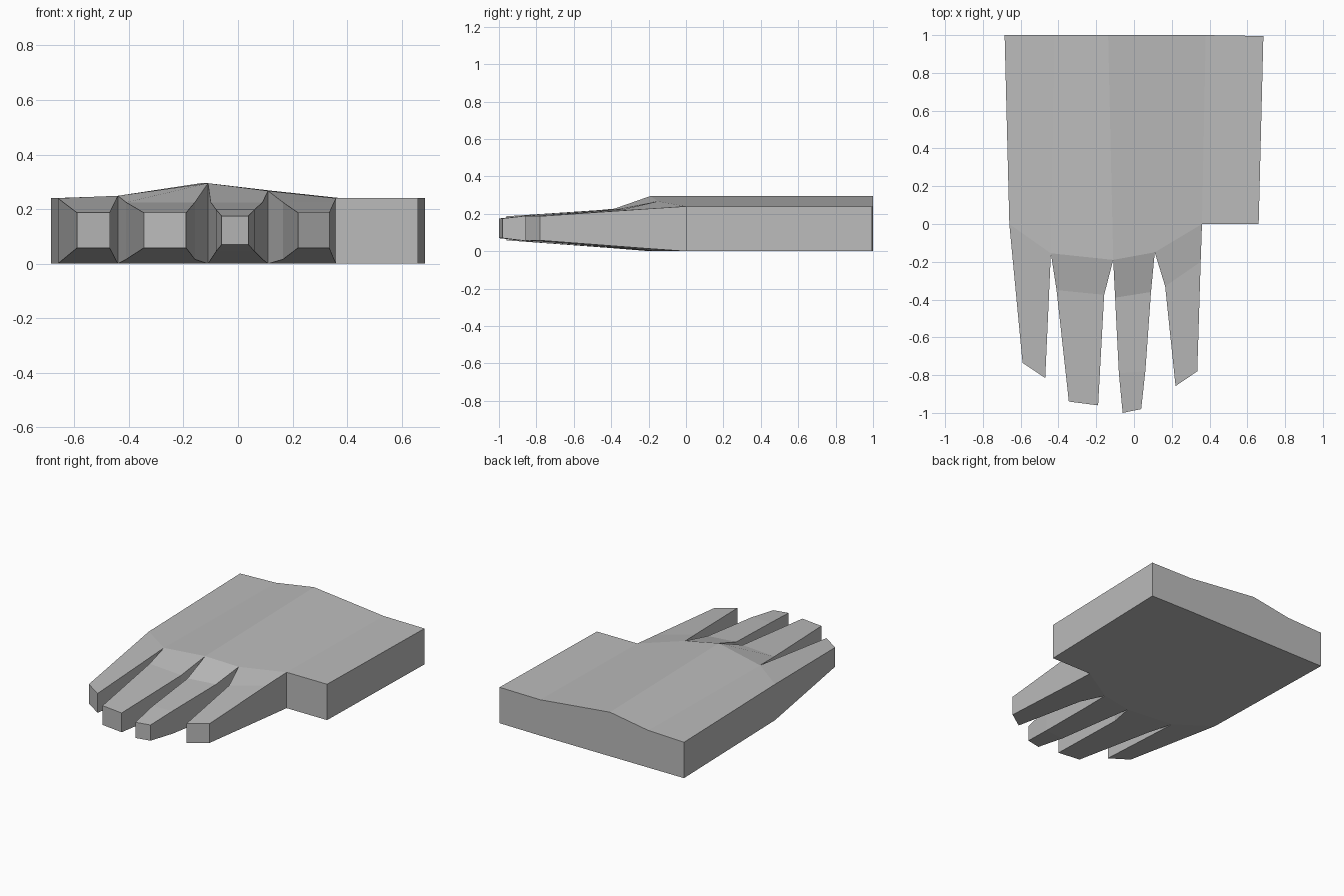
import bpy
import bmesh

if "Cube" in bpy.data.objects:
    bpy.data.objects.remove(bpy.data.objects["Cube"])

skin = bpy.data.materials.new("plain_grey")
skin.diffuse_color = (0.5, 0.5, 0.5, 1)
skin.use_nodes = True
skin.node_tree.nodes["Principled BSDF"].inputs["Base Color"].default_value = skin.diffuse_color


def make_object(name, bm):
    bmesh.ops.recalc_face_normals(bm, faces=bm.faces[:])
    mesh = bpy.data.meshes.new(name)
    bm.to_mesh(mesh)
    bm.free()
    mesh.materials.append(skin)
    obj = bpy.data.objects.new(name, mesh)
    bpy.context.collection.objects.link(obj)


def loft(name, rings, cap_end=True):
    """Join four-cornered rings; the first ring stays open where it meets the palm."""
    bm = bmesh.new()
    loops = []
    for (lx, ly, lt, lb), (rx, ry, rt, rb) in rings:
        corners = ((lx, ly, lb), (rx, ry, rb), (rx, ry, rt), (lx, ly, lt))
        loops.append([bm.verts.new(c) for c in corners])
    for a, b in zip(loops, loops[1:]):
        for i in range(4):
            j = (i + 1) % 4
            bm.faces.new((a[i], a[j], b[j], b[i]))
    if cap_end:
        bm.faces.new(loops[-1])
    make_object(name, bm)


# Knuckle line and matching back edge of the palm: x, y, top height
knuckles = [(-0.66, 0, 0.24), (-0.44, -0.155, 0.249), (-0.11, -0.19, 0.295),
            (0.11, -0.15, 0.267), (0.36, 0, 0.24), (0.66, 0, 0.24)]
wrist = [(-0.685, 1, 0.24), (-0.42, 1, 0.249), (-0.137, 1, 0.295),
         (0.11, 1, 0.269), (0.38, 1, 0.24), (0.685, 0.995, 0.24)]

# Palm: top strips, underside, wrist wall, two sides and the thumb-side ledge
bm = bmesh.new()
ft, fb, bt, bb = [[bm.verts.new((x, y, z * k)) for x, y, z in row]
                  for row in (knuckles, wrist) for k in (1, 0)]
for i in range(5):
    bm.faces.new((ft[i], ft[i + 1], bt[i + 1], bt[i]))
    bm.faces.new((fb[i], bb[i], bb[i + 1], fb[i + 1]))
    bm.faces.new((bt[i], bt[i + 1], bb[i + 1], bb[i]))
bm.faces.new((fb[4], fb[5], ft[5], ft[4]))
for i in (0, 5):
    bm.faces.new((fb[i], ft[i], bt[i], bb[i]))
make_object("palm", bm)

# Fingers: rings after the root, each corner pair as x, y, top, bottom
fingers = {
    "little_finger": [((-0.59, -0.735, 0.187, 0.058), (-0.47, -0.815, 0.187, 0.058))],
    "ring_finger": [((-0.41, -0.35, 0.225, 0.016), (-0.158, -0.375, 0.225, 0.016)),
                    ((-0.345, -0.94, 0.187, 0.058), (-0.19, -0.96, 0.187, 0.058))],
    "middle_finger": [((-0.10, -0.39, 0.225, 0.016), (0.09, -0.36, 0.225, 0.016)),
                      ((-0.08, -0.79, 0.198, 0.046), (0.06, -0.78, 0.198, 0.046)),
                      ((-0.06, -1.0, 0.175, 0.07), (0.038, -0.98, 0.175, 0.07))],
    "index_finger": [((0.165, -0.33, 0.225, 0.016), (0.353, -0.20, 0.227, 0.014)),
                     ((0.22, -0.858, 0.187, 0.058), (0.335, -0.78, 0.187, 0.058))],
}
for i, (name, rings) in enumerate(fingers.items()):
    root = tuple((x, y, z, 0) for x, y, z in knuckles[i:i + 2])
    loft(name, [root] + rings)
